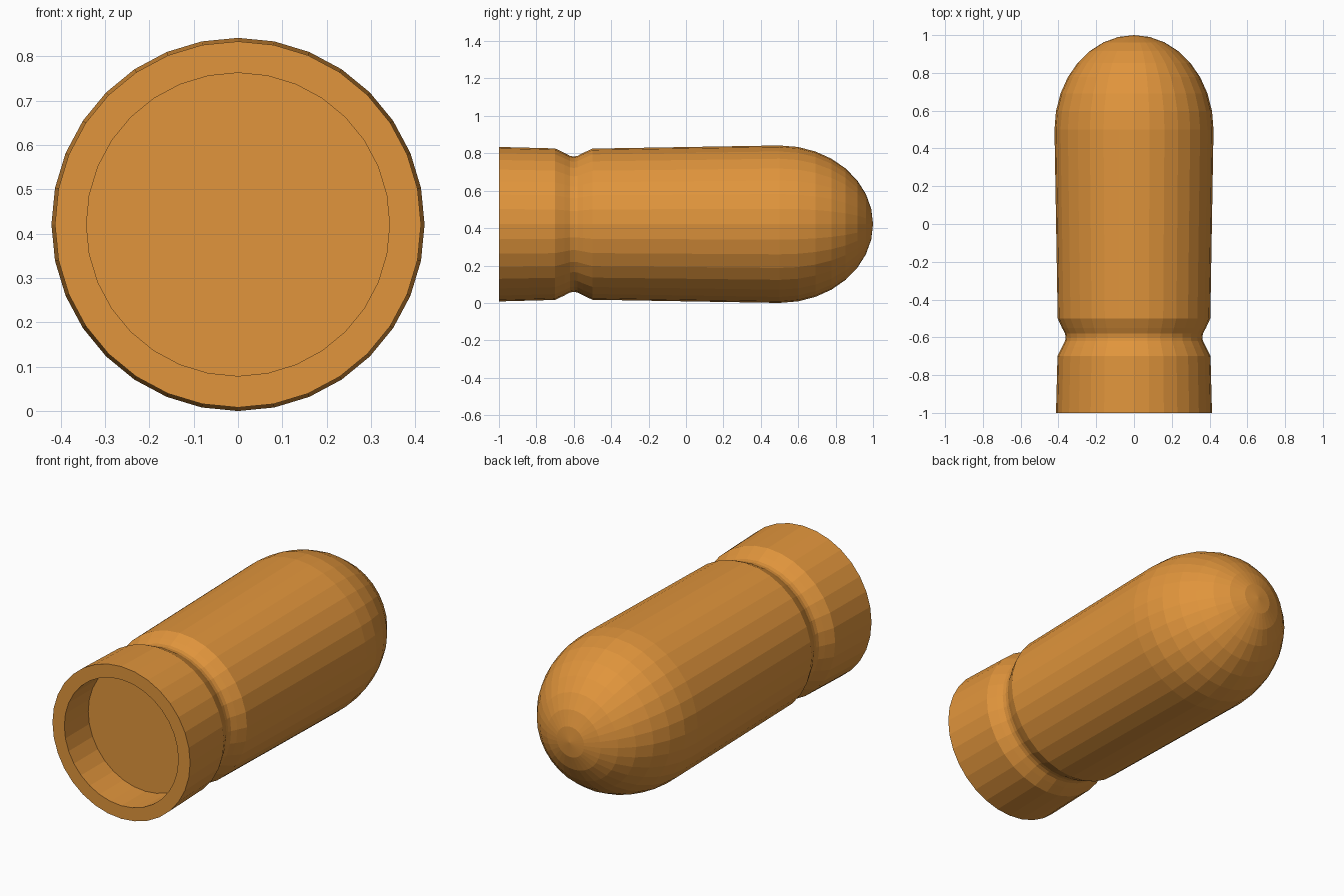
import bpy, bmesh
from math import sin, cos, pi

if "Cube" in bpy.data.objects:
    bpy.data.objects.remove(bpy.data.objects["Cube"])

SIDES = 32
R = 0.421           # widest radius, also the axis height

# Half profile as (y, radius): recessed base, groove, slightly flared body
profile = [(-0.795, 0.342), (-1.0, 0.342), (-1.0, 0.413), (-0.7, 0.405),
           (-0.65, 0.381), (-0.62, 0.365), (-0.6, 0.362), (-0.58, 0.365),
           (-0.55, 0.381), (-0.5, 0.404)]
# Elliptical nose
profile += [(0.5 + 0.5 * sin(k * pi / 16), R * cos(k * pi / 16)) for k in range(8)]

bm = bmesh.new()
rings = []
for y, r in profile:
    rings.append([bm.verts.new((r * sin(2 * pi * i / SIDES), y,
                                R + r * cos(2 * pi * i / SIDES)))
                  for i in range(SIDES)])
for a, b in zip(rings, rings[1:]):
    for i in range(SIDES):
        j = (i + 1) % SIDES
        bm.faces.new((a[i], a[j], b[j], b[i]))

# Recess floor and nose tip
bm.faces.new(rings[0])
tip = bm.verts.new((0, 1, R))
for i in range(SIDES):
    bm.faces.new((rings[-1][i], rings[-1][(i + 1) % SIDES], tip))
bmesh.ops.recalc_face_normals(bm, faces=bm.faces)

mesh = bpy.data.meshes.new("bullet")
bm.to_mesh(mesh)
bm.free()
bullet = bpy.data.objects.new("bullet", mesh)
bpy.context.collection.objects.link(bullet)

# Copper colour
copper = bpy.data.materials.new("copper")
copper.diffuse_color = (0.75, 0.30, 0.045, 1)
copper.use_nodes = True
copper.node_tree.nodes["Principled BSDF"].inputs["Base Color"].default_value = copper.diffuse_color
mesh.materials.append(copper)
